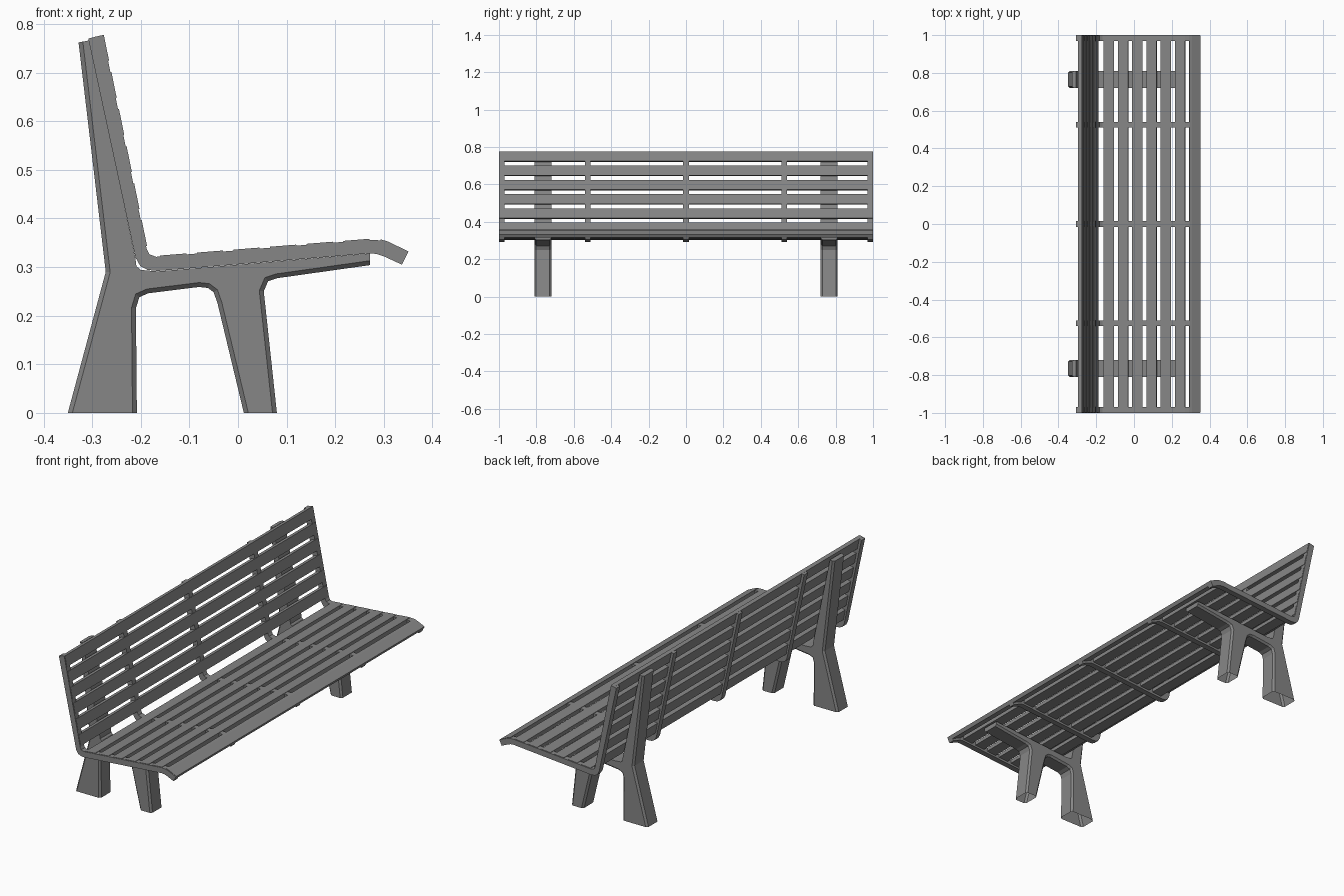
import bpy
import bmesh
from mathutils import Vector

cube = bpy.data.objects.get("Cube")
if cube:
    bpy.data.objects.remove(cube, do_unlink=True)

grey = bpy.data.materials.new("mid grey")
grey.use_nodes = True
grey.diffuse_color = (0.24, 0.24, 0.24, 1)
grey.node_tree.nodes["Principled BSDF"].inputs["Base Color"].default_value = grey.diffuse_color


def prism(name, profile, y, width, chamfer=None, open_base=False):
    """Extrude an xz profile across y; chamfer(edge) picks side edges to bevel."""
    bm = bmesh.new()
    side = bm.faces.new([bm.verts.new((p[0], y - width / 2, p[1])) for p in profile])
    ext = bmesh.ops.extrude_face_region(bm, geom=[side], use_keep_orig=True)
    far = [v for v in ext["geom"] if isinstance(v, bmesh.types.BMVert)]
    bmesh.ops.translate(bm, verts=far, vec=(0, width, 0))
    bmesh.ops.recalc_face_normals(bm, faces=bm.faces)
    if chamfer:
        edges = [e for e in bm.edges
                 if abs(e.verts[0].co.y - e.verts[1].co.y) < 1e-5 and chamfer(e)]
        bmesh.ops.bevel(bm, geom=edges, offset=0.009, segments=1,
                        affect='EDGES', clamp_overlap=True)
    if open_base:
        base = [f for f in bm.faces if all(v.co.z < 1e-4 for v in f.verts)]
        bmesh.ops.delete(bm, geom=base, context='FACES_ONLY')
    mesh = bpy.data.meshes.new(name)
    bm.to_mesh(mesh)
    bm.free()
    mesh.materials.append(grey)
    obj = bpy.data.objects.new(name, mesh)
    bpy.context.collection.objects.link(obj)
    return obj


def slat(name, start, end, thickness=0.018, proud=0.002):
    """Long board whose face runs from start to end, thickness behind it."""
    a, b = Vector(start), Vector(end)
    d = (b - a).normalized()
    n = Vector((-d.y, d.x))
    prism(name, [a + n * proud, b + n * proud,
                 b - n * thickness, a - n * thickness], 0, 1.994)


# Bent flat straps that carry the slats
strap = [(-0.308, 0.770), (-0.278, 0.777), (-0.188, 0.338), (-0.182, 0.326),
         (-0.168, 0.321), (0.27, 0.356), (0.29, 0.355), (0.306, 0.351),
         (0.35, 0.331), (0.337, 0.305), (0.30, 0.322), (0.285, 0.327),
         (0.27, 0.328), (-0.165, 0.292), (-0.186, 0.294), (-0.201, 0.302),
         (-0.211, 0.320)]
for i, y in enumerate((-0.985, -0.525, 0, 0.525, 0.985)):
    prism(f"strap_{i + 1}", strap, y, 0.03)

# Backrest slats, from the top down
top, low = Vector((-0.278, 0.777)), Vector((-0.188, 0.338))
down = (low - top).normalized()
for i in range(6):
    a = top + down * 0.0778 * i
    slat(f"back_slat_{i + 1}", a, a + down * 0.054)

# Seat slats, from the back forward
def seat_z(x):
    return 0.321 + (x + 0.168) * 0.08

for i in range(6):
    x = -0.16 + 0.0753 * i
    slat(f"seat_slat_{i + 1}", (x, seat_z(x)), (x + 0.054, seat_z(x + 0.054)))

# Curved front edge board
nose = [(0.293, 0.357), (0.307, 0.353), (0.351, 0.332), (0.342, 0.315),
        (0.302, 0.334), (0.291, 0.338)]
prism("front_edge_slat", nose, 0, 1.994)

# Cast supports: back post, seat arm and two feet in one piece
support = [(-0.35, 0), (-0.272, 0.29), (-0.328, 0.762), (-0.306, 0.766),
           (-0.211, 0.318), (-0.209, 0.302), (-0.200, 0.294), (-0.165, 0.291),
           (0.272, 0.328), (0.272, 0.304), (0.08, 0.277), (0.062, 0.271),
           (0.053, 0.25), (0.08, 0), (0.012, 0), (-0.042, 0.225),
           (-0.05, 0.248), (-0.062, 0.257), (-0.08, 0.259), (-0.185, 0.246),
           (-0.203, 0.238), (-0.21, 0.215), (-0.208, 0)]


def exposed(edge):
    # Leave the floor edges, end caps and strap side square
    a, b = sorted((v.co for v in edge.verts), key=lambda p: p.x)
    mid = (a + b) / 2
    if max(a.z, b.z) < 0.001 or mid.x > 0.271:
        return False
    if mid.z > 0.28:
        return mid.x < -0.27 and mid.z < 0.7 and b.x < -0.271 or (mid.x > 0.1 and mid.z < 0.295)
    return True


for side, sign in (("left", 1), ("right", -1)):
    prism("support_" + ("far" if sign > 0 else "near"), support, 0.765 * sign, 0.09,
          chamfer=exposed, open_base=True)
